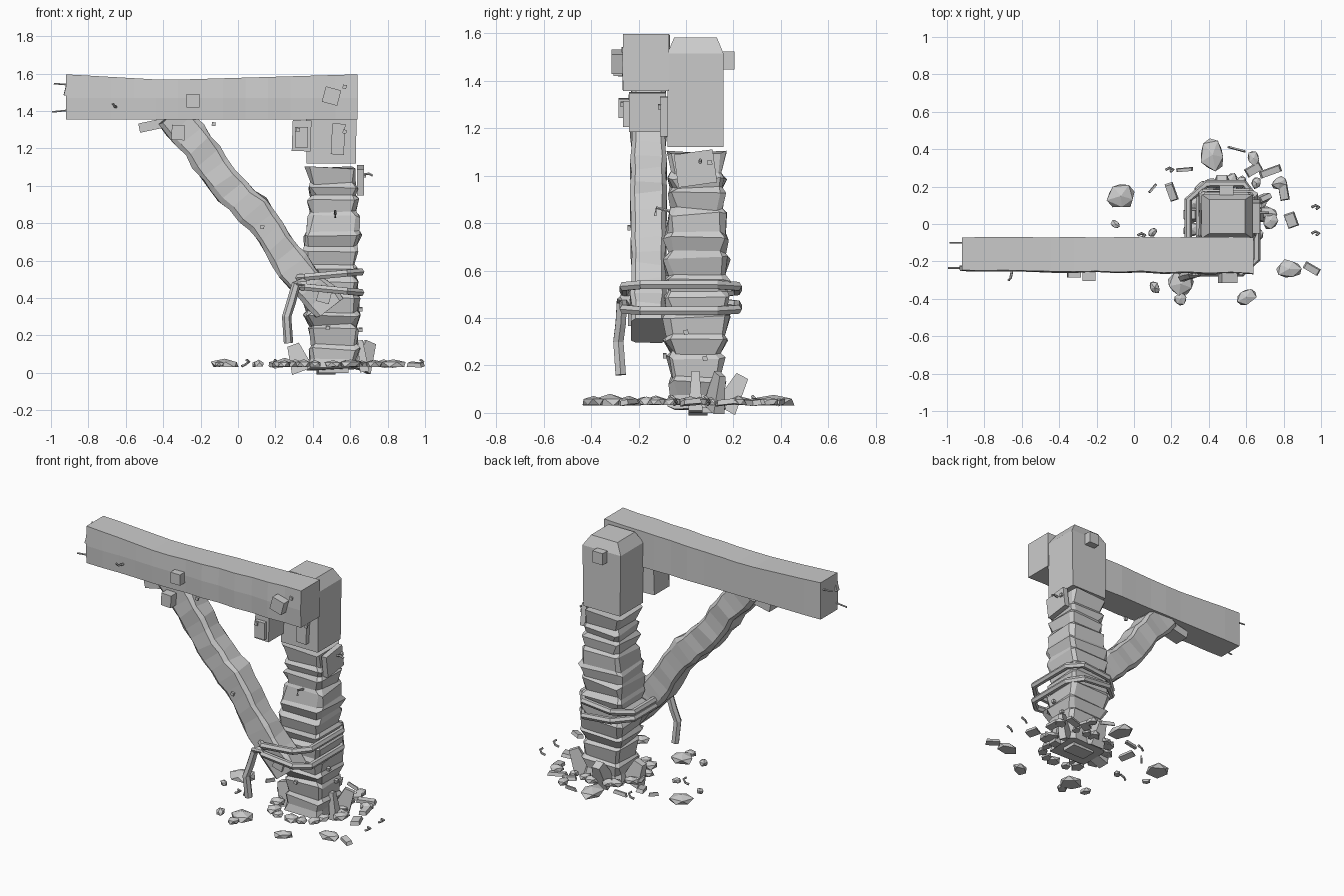
import bpy, bmesh, math, random
from mathutils import Vector, Matrix, Euler

if "Cube" in bpy.data.objects:
    bpy.data.objects.remove(bpy.data.objects["Cube"])
random.seed(7)
rnd = random.uniform

grey = bpy.data.materials.new("plain grey")
grey.use_nodes = True
grey.diffuse_color = (0.6, 0.6, 0.6, 1)
grey.node_tree.nodes["Principled BSDF"].inputs["Base Color"].default_value = (0.6, 0.6, 0.6, 1)


def finish(name, bm):
    bmesh.ops.recalc_face_normals(bm, faces=bm.faces)
    me = bpy.data.meshes.new(name)
    bm.to_mesh(me)
    bm.free()
    me.materials.append(grey)
    ob = bpy.data.objects.new(name, me)
    bpy.context.collection.objects.link(ob)
    return ob


def loft(name, rings, closed=False):
    """Skin a list of point rings, capping the ends unless the loop is closed."""
    bm = bmesh.new()
    vs = [[bm.verts.new(p) for p in r] for r in rings]
    n = len(vs[0])
    pairs = list(zip(vs, vs[1:])) + ([(vs[-1], vs[0])] if closed else [])
    for a, b in pairs:
        for i in range(n):
            bm.faces.new((a[i], a[(i + 1) % n], b[(i + 1) % n], b[i]))
    if not closed:
        bm.faces.new(vs[0][::-1])
        bm.faces.new(vs[-1])
    return finish(name, bm)


def box(name, loc, size, rot=(0, 0, 0), taper=1.0):
    bm = bmesh.new()
    bmesh.ops.create_cube(bm, size=1)
    for v in bm.verts:
        if v.co.z > 0:
            v.co.x *= taper
            v.co.y *= taper
    m = Matrix.LocRotScale(Vector(loc), Euler([math.radians(a) for a in rot]), Vector(size))
    bm.transform(m)
    return finish(name, bm)


def tube(name, pts, r, closed=False, sides=6):
    """Faceted tube along a path."""
    pts = [Vector(p) for p in pts]
    n = len(pts)
    rings = []
    for i, p in enumerate(pts):
        a = pts[(i - 1) % n] if closed or i else p
        b = pts[(i + 1) % n] if closed or i < n - 1 else p
        t = (b - a).normalized()
        u = t.cross(Vector((0, 1, 0) if abs(t.z) > 0.7 else (0, 0, 1))).normalized()
        w = t.cross(u)
        rings.append([p + (u * math.cos(k) + w * math.sin(k)) * r
                      for k in (math.tau * j / sides for j in range(sides))])
    return loft(name, rings, closed)


def chamfered(cx, cy, hx, hy, z, c, j):
    """Square ring with cut corners and a little wobble."""
    pts = []
    for sx, sy in ((1, 1), (-1, 1), (-1, -1), (1, -1)):
        ends = [(hx, hy - c), (hx - c, hy)]
        for x, y in (ends if sx * sy > 0 else ends[::-1]):
            pts.append((cx + sx * x + rnd(-j, j), cy + sy * y + rnd(-j, j),
                        z + rnd(-j, j)))
    return pts


# Post: hewn shaft with stepped, splintered layers, then a squared head
rings, z, wide = [], 0.02, True
while z < 1.1:
    h = (0.128 if wide else 0.114) + (0.016 if 0.3 < z < 0.78 else 0)
    cx = 0.502 + 0.012 * math.sin(z * 9)
    rings.append(chamfered(cx, 0.045, h + 0.008, h - 0.006, z, 0.022, 0.009))
    z += 0.022 if wide and z > 0.1 else rnd(0.045, 0.085)
    wide = not wide
loft("post_shaft", rings)
head = [(1.12, 0.132, 0.118), (1.515, 0.138, 0.118), (1.582, 0.095, 0.09)]
loft("post_head", [[(0.498 + sx * hx, 0.04 + sy * hy, z) for sx, sy in
                    ((1, 1), (-1, 1), (-1, -1), (1, -1))] for z, hx, hy in head])
box("post_foot", (0.51, 0.07, 0.03), (0.16, 0.1, 0.06))

# Beam: long timber whose top edge sags
beam = []
for i in range(14):
    x = -0.92 + 1.56 * i / 13
    sag = 0.03 * (1 - (x + 0.39) / 1.03 if x > -0.39 else 1 + (x + 0.39) / 0.53)
    f = -0.248 - 0.017 * i / 13 + (rnd(-0.004, 0.004) if 0 < i < 13 else 0)
    top = 1.596 - sag
    b = -0.07 + rnd(-0.003, 0.003)
    beam.append([(x, f, 1.356), (x, b, 1.356), (x, b, top),
                 (x, f + rnd(0, 0.004), top), (x, f - 0.004, 1.47)])
loft("beam", beam)
box("beam_end_splinter", (-0.895, -0.235, 1.535), (0.06, 0.03, 0.11), (0, 8, 4), 0.6)

# Diagonal brace: irregular squared log
start, end = Vector((-0.36, -0.158, 1.375)), Vector((0.485, -0.158, 0.34))
along = (end - start).normalized()
side = Vector((-along.z, 0, along.x))
brace = []
for i in range(19):
    t = i / 18
    c = start.lerp(end, t) + side * (0.012 * math.sin(t * 14) + 0.012 * math.sin(math.pi * t))
    w = 0.086 + rnd(-0.008, 0.01)
    d = 0.073 + rnd(-0.004, 0.006)
    brace.append([c + side * (w * a + rnd(-0.005, 0.005)) + Vector((0, d * b, 0))
                  + along * rnd(-0.01, 0.01)
                  for a, b in ((1, 0.75), (0.75, 1), (-0.75, 1), (-1, 0.75),
                               (-1, -0.75), (-0.75, -1), (0.75, -1), (1, -0.75))])
loft("brace", brace)
box("brace_splinter", (-0.45, -0.16, 1.325), (0.16, 0.1, 0.05), (0, -12, 0))

# Rope lashing: two tilted loops with a hanging tail
outline = [(0.36, -0.26), (0.58, -0.26), (0.655, -0.19), (0.655, 0.13), (0.59, 0.215),
           (0.39, 0.215), (0.29, 0.13), (0.29, -0.19)]
for name, zl, zr in (("upper_rope", 0.505, 0.54), ("lower_rope", 0.465, 0.43)):
    tube(name, [(x, y, zl + (zr - zl) * (x - 0.29) / 0.365) for x, y in outline], 0.021, True)
tube("rope_tail", [(0.36, -0.255, 0.49), (0.31, -0.27, 0.47), (0.285, -0.275, 0.38),
                   (0.26, -0.285, 0.3), (0.27, -0.275, 0.16)], 0.025)

# Pegs, plates and blocks
box("beam_peg", (-0.24, -0.275, 1.455), (0.07, 0.06, 0.07))
box("beam_bracket", (0.5, -0.285, 1.48), (0.085, 0.06, 0.085), (0, 15, 0))
box("brace_peg", (-0.32, -0.255, 1.285), (0.07, 0.06, 0.08), (0, 3, 0))
box("corbel", (0.34, -0.162, 1.268), (0.1, 0.155, 0.165), (0, 2, 0))
box("corbel_plate", (0.34, -0.252, 1.26), (0.07, 0.025, 0.11))
box("post_front_plate", (0.535, -0.09, 1.25), (0.07, 0.04, 0.165), (0, 3, 0))
box("post_side_plate", (0.655, 0.04, 1.03), (0.035, 0.165, 0.14), (8, 0, 0))
box("post_back_peg", (0.495, 0.175, 1.485), (0.075, 0.06, 0.075))
box("brace_foot_plate", (0.46, -0.235, 0.41), (0.07, 0.02, 0.07), (0, 15, 0))

# Nails: straight ones at the beam end, bent ones elsewhere
tube("end_nail_upper", [(-0.9, -0.1, 1.54), (-0.985, -0.1, 1.547)], 0.005)
tube("end_nail_lower", [(-0.9, -0.235, 1.405), (-0.995, -0.235, 1.395)], 0.005)
tube("beam_nail", [(-0.65, -0.24, 1.42), (-0.66, -0.29, 1.425), (-0.67, -0.3, 1.44)], 0.007)
tube("plate_nail", [(0.66, 0.06, 1.06), (0.7, 0.06, 1.065), (0.72, 0.06, 1.055)], 0.007)
tube("post_nail", [(0.52, -0.07, 0.85), (0.52, -0.125, 0.865), (0.52, -0.13, 0.83)], 0.007)
for x, y, z in ((0.57, -0.112, 1.29), (0.57, -0.265, 1.53), (0.32, -0.268, 1.3),
                (0.13, -0.24, 0.78), (-0.13, -0.235, 1.33), (0.48, -0.09, 0.24)):
    box("nail_head", (x, y, z), (0.02, 0.014, 0.02), (0, 10, 0))
for y, z in ((0.1, 1.055), (0.0, 0.34), (0.08, 0.23)):
    box("side_nail_head", (0.655 if z < 1 else 0.675, y, z), (0.02, 0.02, 0.02), (10, 0, 0))

# Wedges driven around the foot
for name, loc, size, rot in (
        ("left_wedge", (0.68, 0.13, 0.09), (0.11, 0.05, 0.16), (0, 22, 25)),
        ("right_wedge", (0.32, 0.05, 0.08), (0.12, 0.08, 0.15), (0, -20, 0)),
        ("side_wedge", (0.665, 0.04, 0.09), (0.05, 0.06, 0.17), (0, -8, 0)),
        ("back_wedge", (0.47, 0.2, 0.085), (0.1, 0.1, 0.16), (-28, 0, 0))):
    box(name, loc, size, rot, 0.55)


# Rubble: flattened irregular stones
def stone(x, y, r):
    bm = bmesh.new()
    bmesh.ops.create_icosphere(bm, subdivisions=1, radius=1)
    turn, stretch = Matrix.Rotation(rnd(0, 6.28), 3, "Z"), rnd(0.7, 0.9)
    h = min(0.032, 0.014 + r * 0.25)
    for v in bm.verts:
        v.co *= rnd(0.82, 1.12)
        v.co = turn @ Vector((v.co.x * r, v.co.y * r * stretch,
                              max(v.co.z, -0.45) * h))
        v.co += Vector((x, y, 0.045))
    finish("stone", bm)


for x, y, r in ((0.42, 0.37, 0.09), (-0.07, 0.15, 0.085), (-0.1, 0, 0.03), (0.25, -0.32, 0.08),
                (0.6, -0.39, 0.06), (0.83, -0.24, 0.08), (0.11, -0.34, 0.04), (0.64, 0.35, 0.045),
                (0.78, 0.22, 0.05), (0.73, 0.02, 0.055), (0.1, -0.045, 0.03), (0.25, -0.4, 0.04)):
    stone(x, y, r)
for i in range(16):
    a = math.tau * i / 16 + rnd(-0.1, 0.1)
    stone(0.5 + rnd(0.18, 0.24) * math.cos(a), 0.04 + rnd(0.18, 0.24) * math.sin(a),
          rnd(0.035, 0.06))

# Wood chips and dropped nails
for x, y, l, w, a in ((0.73, 0.28, 0.12, 0.04, 20), (0.2, 0.17, 0.1, 0.045, 110),
                      (0.95, -0.24, 0.09, 0.04, -30), (0.8, 0.17, 0.09, 0.05, 100),
                      (0.84, 0.02, 0.08, 0.06, 110), (0.1, 0.19, 0.06, 0.012, 50),
                      (0.55, 0.4, 0.1, 0.01, -15), (0.27, 0.29, 0.09, 0.02, 5),
                      (0.64, 0.29, 0.09, 0.05, 30)):
    box("wood_chip", (x, y, 0.045), (l, w, 0.022), (rnd(-12, 12), rnd(-8, 8), a), 0.85)
for x, y in ((0.97, 0.09), (0.97, -0.05), (0.19, 0.29), (0.04, -0.06)):
    tube("dropped_nail", [(x - 0.02, y, 0.035), (x, y + 0.01, 0.045),
                          (x + 0.02, y, 0.06), (x + 0.005, y - 0.01, 0.07)], 0.007)
